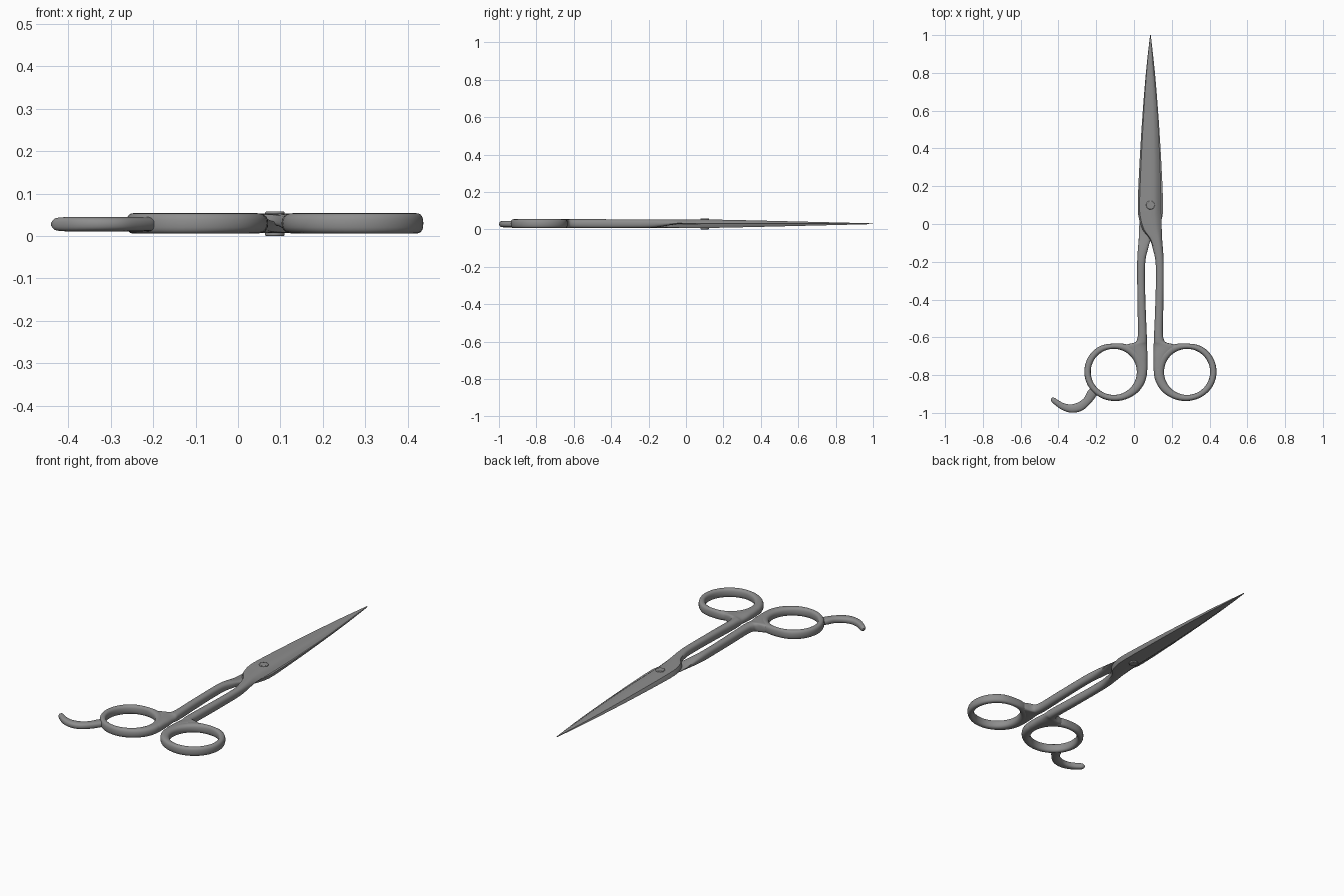
import bpy, bmesh, math
from mathutils import Vector

if "Cube" in bpy.data.objects:
    bpy.data.objects.remove(bpy.data.objects["Cube"])

PX, MZ, N = 0.087, 0.03, 20      # symmetry axis x and z, points per cross-section
STEEL = bpy.data.materials.new("dark_steel")
STEEL.diffuse_color = (0.27, 0.27, 0.27, 1)
STEEL.use_nodes = True
STEEL.node_tree.nodes["Principled BSDF"].inputs["Base Color"].default_value = STEEL.diffuse_color


def smooth(obj, angle=35):
    bpy.ops.object.select_all(action='DESELECT')
    obj.select_set(True)
    bpy.context.view_layer.objects.active = obj
    bpy.ops.object.shade_smooth_by_angle(angle=math.radians(angle))
    obj.data.materials.append(STEEL)


def spline(rows, steps, closed=False):
    """Catmull-Rom interpolation of rows of numbers."""
    n, out = len(rows), []
    get = lambda i: rows[i % n] if closed else rows[max(0, min(n - 1, i))]
    for i in range(n if closed else n - 1):
        p = [get(i + k) for k in (-1, 0, 1, 2)]
        for s in range(steps):
            t = s / steps
            out.append([0.5 * (2 * b + (c - a) * t + (2 * a - 5 * b + 4 * c - d) * t * t
                               + (3 * b - a - 3 * c + d) * t ** 3) for a, b, c, d in zip(*p)])
    return out if closed else out + [list(rows[-1])]


def profile(blade=0.0):
    """Unit cross-section: rounded (0) to flat-backed bevelled blade (1)."""
    pts = []
    for k in range(N):
        a = 2 * math.pi * k / N
        c, s = math.cos(a), math.sin(a)
        u = math.copysign(abs(c) ** 0.8, c)
        v = math.copysign(abs(s) ** 0.8, s)
        vb = -1 if s < 1e-6 else max(-1, min(1, (1 - u) / 0.45 * 2 - 1, (u + 1) / 0.1 * 2 - 1))
        pts.append((u, v + (vb - v) * blade))
    return pts


def loft(name, rings, closed=False):
    bm = bmesh.new()
    loops = [[bm.verts.new(p) for p in r] for r in rings]
    m = len(loops)
    for i in range(m if closed else m - 1):
        a, b = loops[i], loops[(i + 1) % m]
        for k in range(N):
            j = (k + 1) % N
            bm.faces.new((a[k], a[j], b[j], b[k]))
    if not closed:
        bm.faces.new(loops[0])
        bm.faces.new(loops[-1])
    bmesh.ops.recalc_face_normals(bm, faces=bm.faces)
    me = bpy.data.meshes.new(name)
    bm.to_mesh(me)
    bm.free()
    obj = bpy.data.objects.new(name, me)
    bpy.context.collection.objects.link(obj)
    smooth(obj)
    return obj


# blade and shank: y, x left, x right, z low, z high, blade amount
SECTIONS = [
    (1.00, .085, .089, .029, .032, 1), (0.80, .063, .107, .0295, .037, 1),
    (0.55, .043, .126, .030, .043, 1), (0.30, .028, .138, .030, .049, 1),
    (0.10, .020, .143, .030, .053, 1), (0.03, .026, .145, .030, .053, .9),
    (-0.03, .046, .147, .029, .053, .7), (-0.08, .083, .149, .023, .053, .4),
    (-0.14, .102, .154, .013, .053, .1), (-0.20, .114, .157, .008, .053, 0),
    (-0.30, .116, .157, .007, .053, 0), (-0.45, .112, .155, .006, .054, 0),
    (-0.57, .107, .153, .006, .054, 0), (-0.608, .106, .157, .006, .054, 0),
    (-0.627, .105, .170, .006, .054, 0), (-0.638, .104, .215, .006, .054, 0),
    (-0.65, .104, .235, .006, .054, 0), (-0.668, .104, .218, .006, .054, 0),
    (-0.69, .103, .190, .006, .054, 0), (-0.72, .103, .172, .006, .054, 0),
    (-0.79, .106, .155, .007, .053, 0), (-0.86, .133, .160, .015, .045, 0)]
rings = []
for y, x0, x1, z0, z1, b in spline(SECTIONS, 4):
    rings.append([((x0 + x1) / 2 + u * (x1 - x0) / 2, y, (z0 + z1) / 2 + v * (z1 - z0) / 2)
                  for u, v in profile(max(0, min(1, b)))])
upper_blade = loft("upper_blade_and_shank", rings)

# finger ring: outer radius every 30 degrees, widening where it meets the shank
OUTER = [.156, .156, .155, .150, .163, .172, .176, .170, .160, .154, .153, .155]
CX, CY, HOLE = 0.281, -0.783, 0.122
rows = spline([(r,) for r in OUTER], 5, True)
rings = []
for i, (r,) in enumerate(rows):
    a = 2 * math.pi * i / len(rows)
    rings.append([(CX + math.cos(a) * rr, CY + math.sin(a) * rr, MZ + v * 0.024)
                  for u, v in profile() for rr in [(HOLE + r) / 2 + u * (r - HOLE) / 2]])
right_ring = loft("right_finger_ring", rings, True)

# second half: half turn about the long axis
for src, name in ((upper_blade, "lower_blade_and_shank"), (right_ring, "left_finger_ring")):
    o = src.copy()
    o.data = src.data.copy()
    o.name = name
    for v in o.data.vertices:
        v.co.x, v.co.z = 2 * PX - v.co.x, 2 * MZ - v.co.z
    bpy.context.collection.objects.link(o)

# curved finger rest: x, y, radius
REST = [(-.205, -.875, .020), (-.222, -.897, .026), (-.248, -.936, .022), (-.285, -.966, .024),
        (-.330, -.977, .022), (-.375, -.967, .018), (-.410, -.945, .015),
        (-.428, -.931, .013), (-.438, -.924, .005)]
path = spline(REST, 4)
rings = []
for i, (x, y, r) in enumerate(path):
    a, b = path[max(0, i - 1)], path[min(len(path) - 1, i + 1)]
    t = Vector((b[0] - a[0], b[1] - a[1])).normalized()
    h = min(0.017, r * 1.1)
    rings.append([(x - t.y * u * r, y + t.x * u * r, MZ - 0.002 + v * h) for u, v in profile()])
loft("finger_rest", rings)

# pivot screw through both blades
bpy.ops.mesh.primitive_cylinder_add(vertices=32, radius=0.023, depth=0.058, location=(PX, 0.1, 0.029))
screw = bpy.context.object
screw.name = "pivot_screw"
bev = screw.modifiers.new("bevel", 'BEVEL')
bev.width, bev.segments, bev.limit_method = 0.003, 2, 'ANGLE'
smooth(screw)
